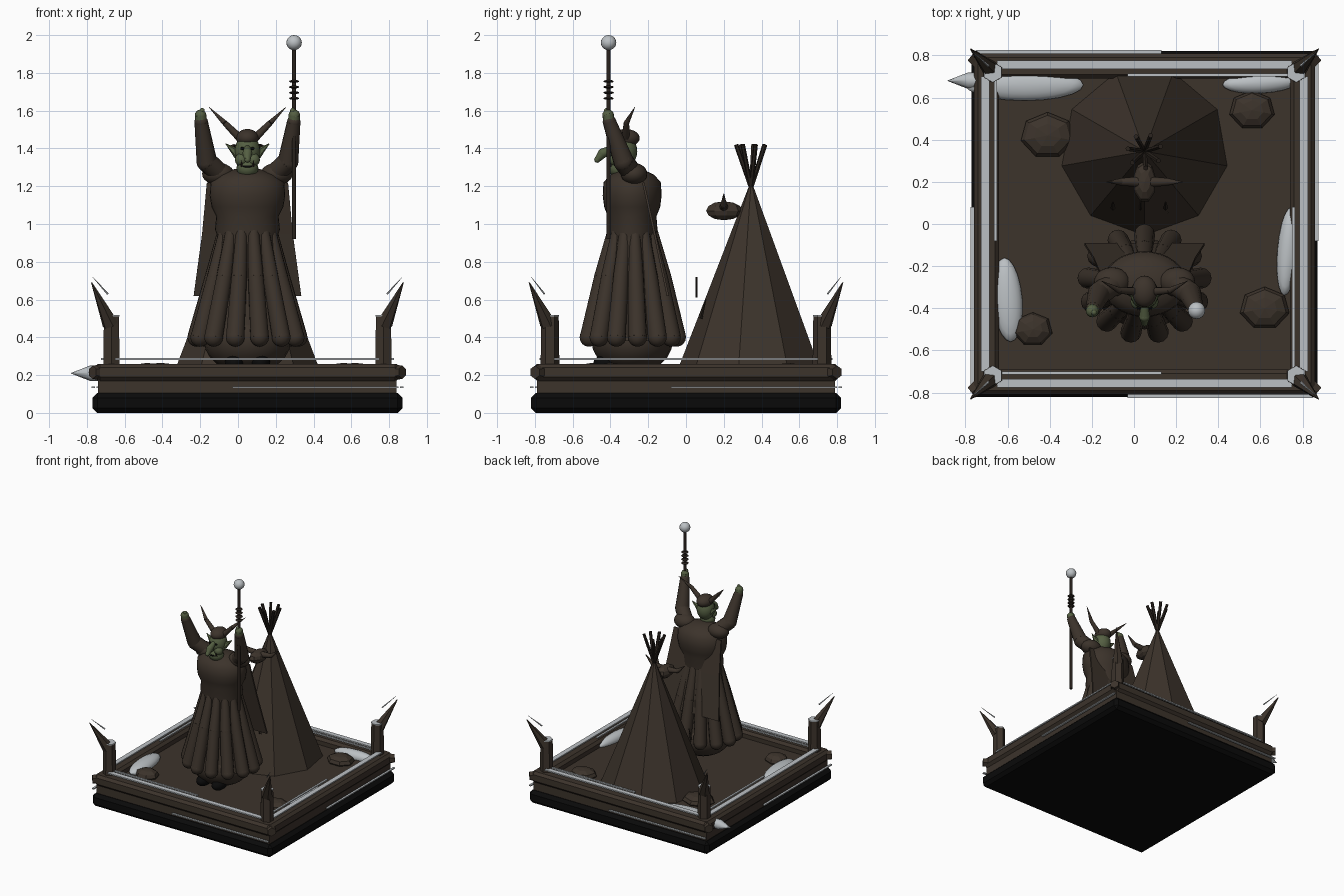
import bpy, bmesh, math
from mathutils import Matrix, Vector

cube = bpy.data.objects.get("Cube")
if cube:
    bpy.data.objects.remove(cube, do_unlink=True)


def material(name, color):
    m = bpy.data.materials.new(name)
    m.use_nodes = True
    m.diffuse_color = (*color, 1)
    m.node_tree.nodes["Principled BSDF"].inputs["Base Color"].default_value = (*color, 1)
    return m


BROWN = material("brown", (0.045, 0.033, 0.024))
DARK = material("dark brown", (0.022, 0.016, 0.012))
BLACK = material("black", (0.003, 0.003, 0.003))
GREEN = material("green", (0.09, 0.115, 0.055))
PALE = material("pale grey", (0.5, 0.53, 0.55))
CX = 0.05  # centre line of the base, tent and figure


def finish(name, bm, mat, smooth=False):
    bmesh.ops.recalc_face_normals(bm, faces=bm.faces)
    mesh = bpy.data.meshes.new(name)
    bm.to_mesh(mesh)
    bm.free()
    mesh.materials.append(mat)
    ob = bpy.data.objects.new(name, mesh)
    bpy.context.collection.objects.link(ob)
    if smooth:
        bpy.ops.object.select_all(action='DESELECT')
        ob.select_set(True)
        bpy.context.view_layer.objects.active = ob
        bpy.ops.object.shade_smooth_by_angle(angle=math.radians(50))
    return ob


def box(name, lo, hi, mat, bevel=0, turn=0):
    lo, hi = Vector(lo), Vector(hi)
    bm = bmesh.new()
    bmesh.ops.create_cube(bm, size=1, matrix=Matrix.Translation((lo + hi) / 2) @ Matrix.Diagonal((*(hi - lo), 1)))
    if bevel:
        bmesh.ops.bevel(bm, geom=bm.edges[:], offset=bevel, segments=1, affect='EDGES')
    # Quarter turns around the base centre
    bm.transform(Matrix.Translation((CX, 0, 0)) @ Matrix.Rotation(turn * math.pi / 2, 4, 'Z'))
    return finish(name, bm, mat)


def ball(name, center, radii, mat, seg=20, rings=12, smooth=True, tilt=0):
    bm = bmesh.new()
    bmesh.ops.create_uvsphere(bm, u_segments=seg, v_segments=rings, radius=1)
    bm.transform(Matrix.Translation(center) @ Matrix.Rotation(tilt, 4, 'Z') @ Matrix.Diagonal((*radii, 1)))
    return finish(name, bm, mat, smooth)


def limb(name, points, radii, mat, seg=12, joints=True, smooth=True):
    """Tapered tube through the points, with round joints where wanted."""
    bm = bmesh.new()
    pts = [Vector(p) for p in points]
    for a, b, ra, rb in zip(pts, pts[1:], radii, radii[1:]):
        rot = (b - a).to_track_quat('Z', 'Y').to_matrix().to_4x4()
        bmesh.ops.create_cone(bm, segments=seg, radius1=ra, radius2=rb, depth=(b - a).length,
                              cap_ends=True, matrix=Matrix.Translation((a + b) / 2) @ rot)
    if joints:
        for p, r in zip(pts, radii):
            bmesh.ops.create_uvsphere(bm, u_segments=seg, v_segments=8, radius=r, matrix=Matrix.Translation(p))
    return finish(name, bm, mat, smooth)


def lathe(name, center, profile, depth, mat, seg=32):
    bm = bmesh.new()
    verts = [bm.verts.new((r, 0, z)) for r, z in profile]
    edges = [bm.edges.new(pair) for pair in zip(verts, verts[1:])]
    bmesh.ops.spin(bm, geom=verts + edges, cent=(0, 0, 0), axis=(0, 0, 1),
                   angle=math.tau, steps=seg, use_duplicate=False)
    bmesh.ops.remove_doubles(bm, verts=bm.verts, dist=0.0005)
    bm.transform(Matrix.Translation(center) @ Matrix.Diagonal((1, depth, 1, 1)))
    return finish(name, bm, mat, True)


# Base slab and raised ground
box("base_slab", (-0.82, -0.82, 0), (0.82, 0.82, 0.105), BLACK, 0.025)
box("ground", (-0.79, -0.79, 0.1), (0.79, 0.79, 0.205), BROWN)

# Fence: the same side and corner repeated four times
for i in range(4):
    box("rail", (-0.8, -0.81, 0.17), (0.8, -0.69, 0.26), BROWN, 0.02, i)
    box("rail_cover", (-0.70, -0.775, 0.28), (0.70, -0.735, 0.29), PALE, 0, i)
    box("inner_cover", (-0.71, -0.715, 0.28), (0.08, -0.70, 0.29), PALE, 0, i)
    box("outer_trim", (-0.08, -0.825, 0.131), (0.8, -0.808, 0.14), PALE, 0, i)
    sx, sy = ((-1, -1), (1, -1), (1, 1), (-1, 1))[i]
    x, y = CX + sx * 0.72, sy * 0.72
    limb("corner_post", [(x, y, 0.1), (x, y, 0.51)], [0.052, 0.046], BROWN, 6, False, False)
    limb("post_cap", [(x, y, 0.51), (x, y, 0.518)], [0.048, 0.048], PALE, 6, False, False)
    limb("rail_knob", [(x, y, 0.215), (x + sx * 0.1, y + sy * 0.08, 0.215)], [0.05, 0.035],
         BROWN, 6, False, False)
    limb("corner_spike", [(x + sx * 0.005, y + sy * 0.01, 0.47), (x + sx * 0.105, y + sy * 0.11, 0.69)],
         [0.045, 0.003], BROWN, 6, False, False)
    limb("spike_frost", [(x + sx * 0.02, y + sy * 0.03, 0.63), (x + sx * 0.1, y + sy * 0.1, 0.72)],
         [0.006, 0.001], PALE, 4, False, False)

# Snow drifts and rocks
for x, y, rx, ry, tilt in ((-0.52, 0.66, 0.28, 0.075, 0), (0.6, 0.67, 0.18, 0.05, 0.05),
                           (0.73, -0.13, 0.05, 0.21, -0.08), (-0.6, -0.36, 0.07, 0.2, 0.08)):
    ball("snow_drift", (x, y, 0.215), (rx, ry, 0.045), PALE, 20, 10, True, tilt)
limb("ice_spike", [(-0.72, 0.68, 0.21), (-0.785, 0.68, 0.21), (-0.885, 0.68, 0.21)],
     [0.04, 0.04, 0.001], PALE, 8, False).scale.y = 1
for x, y, r in ((-0.41, 0.42, 0.13), (0.56, 0.54, 0.11), (0.62, -0.4, 0.12), (-0.48, -0.5, 0.095)):
    ball("rock", (x, y, 0.215), (r, r * 0.85, 0.05), BROWN, 7, 6, False)

# Tent with nine flat sides and crossing poles
bm = bmesh.new()
bmesh.ops.create_cone(bm, segments=9, radius1=0.4, radius2=0.012, depth=1, cap_ends=True,
                      matrix=Matrix.Translation((CX, 0.345, 0.7)) @ Matrix.Rotation(math.pi / 2, 4, 'Z'))
top = max(v.co.y for v in bm.verts)
bmesh.ops.rotate(bm, verts=bm.verts, cent=(CX, 0.345, 0),
                 matrix=Matrix.Rotation(0 if top > 0.74 else math.pi / 2, 3, 'Z'))
finish("tent", bm, BROWN)
for k in range(7):
    a = k * math.tau / 7 + 0.3
    d = Vector((math.cos(a), math.sin(a), 0))
    mid = Vector((CX, 0.345, 1.2))
    limb("tent_pole", [mid - d * 0.05 - Vector((0, 0, 0.15)), mid + d * 0.08 + Vector((0, 0, 0.22))],
         [0.012, 0.012], DARK, 6, False, False)
for x in (-0.1, 0.03, 0.15):
    limb("tent_strip", [(x, 0.075, 0.5), (x, 0.105, 0.6)], [0.012, 0.003], DARK, 4, False, False)
limb("tent_charm", [(0.16, 0.055, 0.61), (0.16, 0.055, 0.72)], [0.005, 0.005], DARK, 4, False, False)

# Horned skull over the tent door
ball("skull", (CX, 0.2, 1.07), (0.055, 0.1, 0.05), BROWN, 9, 6, False)
for s in (-1, 1):
    limb("skull_horn", [(CX + s * 0.03, 0.2, 1.09), (CX + s * 0.11, 0.2, 1.1), (CX + s * 0.18, 0.2, 1.16)],
         [0.025, 0.018, 0.002], BROWN, 8, False)

# Robe: body, hanging folds and rounded underside
FY = -0.285
lathe("robe_body", (CX, FY, 0), [(0, 0.38), (0.25, 0.38), (0.22, 0.6), (0.17, 0.87), (0.16, 0.94), (0.172, 0.97),
      (0.165, 1.04), (0.19, 1.09), (0.2, 1.15), (0.195, 1.22), (0.15, 1.26), (0.07, 1.29), (0, 1.29)], 0.78, BROWN)
ball("robe_underside", (CX, FY, 0.38), (0.23, 0.215, 0.17), BROWN)
for k in range(13):
    a = (k + 0.5) * math.tau / 13 - math.pi / 2
    path = [(CX + rx * math.cos(a), FY + ry * math.sin(a), z)
            for rx, ry, z in ((0.125, 0.1, 0.98), (0.185, 0.165, 0.72), (0.27, 0.235, 0.4))]
    limb("robe_fold", path, [0.03, 0.042, 0.05], BROWN)

# Cape sheet hanging from the shoulders
bm = bmesh.new()
rows = [[bm.verts.new((CX + s * w, y, z)) for s in (-1, 1)]
        for w, y, z in ((0.215, -0.22, 1.22), (0.24, -0.16, 0.95), (0.285, -0.09, 0.62))]
for r0, r1 in zip(rows, rows[1:]):
    bm.faces.new((r0[0], r0[1], r1[1], r1[0]))
cape = finish("cape", bm, BROWN)
mod = cape.modifiers.new("thickness", 'SOLIDIFY')
mod.thickness = 0.012

# Mirrored limbs and head features
for s in (-1, 1):
    x = lambda d: CX + s * d
    ball("shoulder_puff", (x(0.155), -0.275, 1.265), (0.085, 0.07, 0.058), BROWN)
    limb("raised_arm", [(x(0.15), -0.285, 1.27), (x(0.215), -0.33, 1.33), (x(0.245), -0.405, 1.54)],
         [0.055, 0.055, 0.036], BROWN)
    limb("hand", [(x(0.245), -0.405, 1.53), (x(0.248), -0.412, 1.575), (x(0.24), -0.42, 1.6)],
         [0.03, 0.031, 0.014], GREEN)
    ball("foot", (x(0.07), -0.41, 0.265), (0.05, 0.08, 0.045), BLACK)
    limb("ear", [(x(0.05), -0.325, 1.37), (x(0.115), -0.315, 1.425)], [0.028, 0.002], GREEN, 6, False)
    limb("helmet_horn", [(x(0.045), -0.32, 1.46), (x(0.12), -0.315, 1.535), (x(0.205), -0.27, 1.62)],
         [0.021, 0.015, 0.001], BROWN, 10, False)
    ball("eye", (x(0.027), -0.397, 1.4), (0.011, 0.006, 0.008), BLACK, 10, 6)
    limb("tusk", [(x(0.03), -0.395, 1.305), (x(0.033), -0.41, 1.335)], [0.008, 0.001], DARK, 6, False)
    ball("cheek", (x(0.032), -0.37, 1.34), (0.034, 0.034, 0.035), GREEN)

# Head, nose, jaw and cap
ball("head", (CX, -0.33, 1.385), (0.068, 0.072, 0.085), GREEN)
ball("jaw", (CX, -0.355, 1.295), (0.058, 0.055, 0.05), GREEN)
limb("nose", [(CX, -0.39, 1.4), (CX, -0.44, 1.375), (CX, -0.47, 1.34)], [0.018, 0.026, 0.016], GREEN)
ball("mouth", (CX, -0.407, 1.305), (0.026, 0.006, 0.006), BLACK, 12, 6)
ball("cap", (CX, -0.32, 1.455), (0.06, 0.075, 0.048), BROWN)

# Staff with rings and orb
SX, SY = 0.297, -0.41
limb("staff", [(SX, SY, 0.92), (SX, SY, 1.92)], [0.011, 0.011], DARK, 10, False)
for k in range(4):
    ball("staff_ring", (SX, SY, 1.665 + 0.03 * k), (0.028, 0.028, 0.008), DARK, 14, 6)
ball("staff_orb", (SX, SY, 1.96), (0.041, 0.041, 0.04), PALE, 16, 10)
